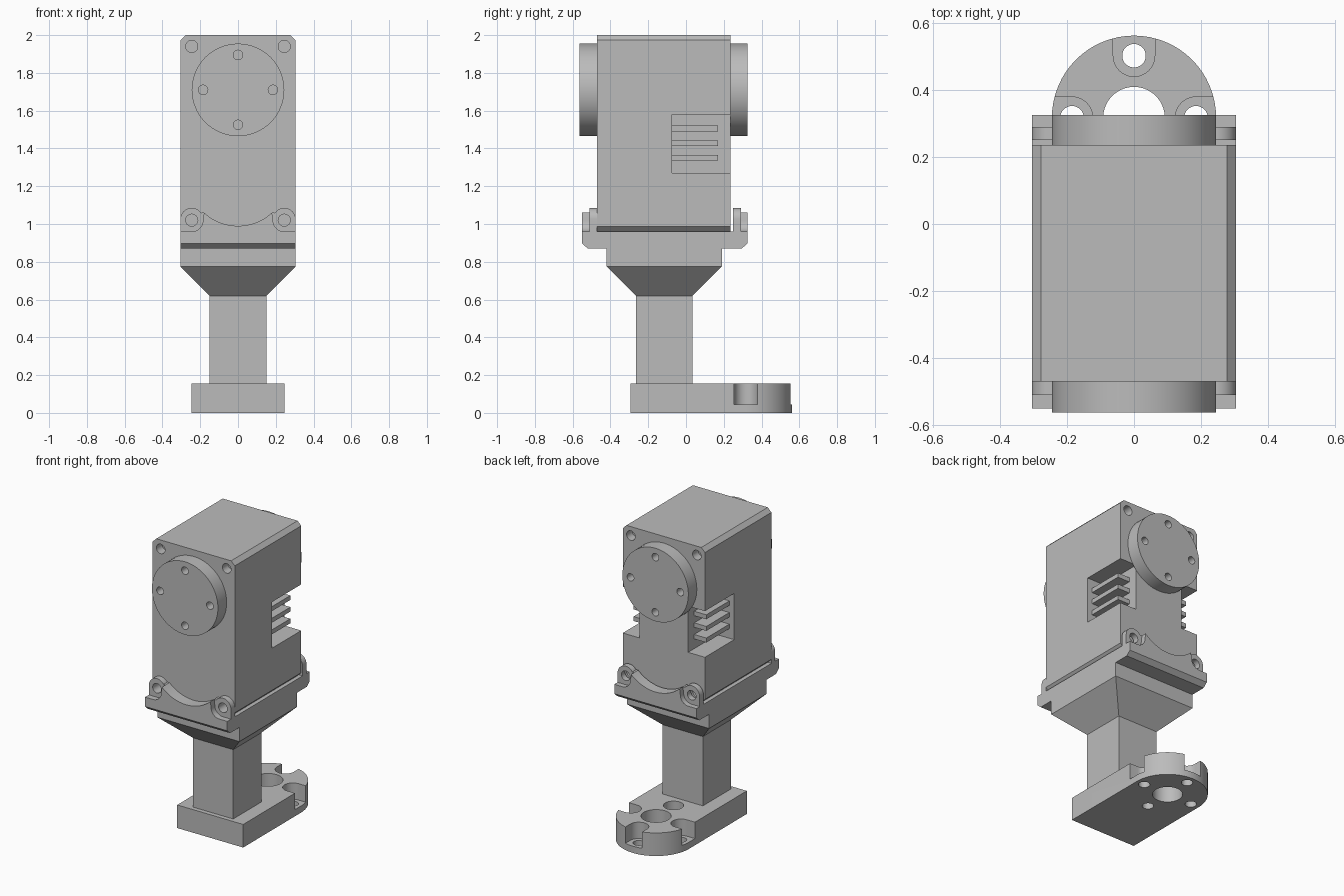
import bpy, bmesh
from math import cos, sin, pi, radians, sqrt

if "Cube" in bpy.data.objects:
    bpy.data.objects.remove(bpy.data.objects["Cube"])

grey = bpy.data.materials.new("plain grey")
grey.use_nodes = True
GREY = (0.5, 0.5, 0.5, 1)
grey.diffuse_color = GREY
grey.node_tree.nodes["Principled BSDF"].inputs["Base Color"].default_value = GREY

PLACE = {"x": lambda u, v, w: (w, u, v),
         "y": lambda u, v, w: (u, w, v),
         "z": lambda u, v, w: (u, v, w)}


def arc(cu, cv, r, a0, a1, n):
    return [(cu + r * cos(radians(a0 + (a1 - a0) * i / n)),
             cv + r * sin(radians(a0 + (a1 - a0) * i / n))) for i in range(n + 1)]


def prism(name, axis, outline, lo, hi, top=None):
    """Extrude an outline along an axis, optionally to a different top outline."""
    bm = bmesh.new()
    a = [bm.verts.new(PLACE[axis](u, v, lo)) for u, v in outline]
    b = [bm.verts.new(PLACE[axis](u, v, hi)) for u, v in (top or outline)]
    bm.faces.new(a)
    bm.faces.new(b)
    n = len(a)
    for i in range(n):
        bm.faces.new((a[i], a[(i + 1) % n], b[(i + 1) % n], b[i]))
    bmesh.ops.recalc_face_normals(bm, faces=bm.faces)
    mesh = bpy.data.meshes.new(name)
    bm.to_mesh(mesh)
    bm.free()
    mesh.materials.append(grey)
    ob = bpy.data.objects.new(name, mesh)
    bpy.context.collection.objects.link(ob)
    return ob


def rod(name, axis, u, v, r, lo, hi, n=32):
    return prism(name, axis, arc(u, v, r, 0, 360, n)[:-1], lo, hi)


def rect(u0, u1, v0, v1):
    return [(u0, v0), (u1, v0), (u1, v1), (u0, v1)]


def activate(ob):
    bpy.ops.object.select_all(action="DESELECT")
    ob.select_set(True)
    bpy.context.view_layer.objects.active = ob


def cut(ob, cutters):
    for c in cutters:
        c.hide_render = True
        mod = ob.modifiers.new("cut", "BOOLEAN")
        mod.operation = "DIFFERENCE"
        mod.solver = "EXACT"
        mod.object = c
        activate(ob)
        bpy.ops.object.modifier_apply(modifier=mod.name)
        bpy.data.objects.remove(c)


def smooth(ob):
    activate(ob)
    bpy.ops.object.shade_smooth_by_angle(angle=radians(30))


W = 0.305                      # half width of the housing
FRONT, BACK = -0.47, 0.235     # housing faces
CY = -0.115                    # depth centre of the neck
HOLE_X, EAR_Z = 0.245, 1.02
SIDES = (-1, 1)

# Housing with bevelled long edges, screw holes and two rear side notches
c = 0.027
half = [(W - c, 0.96), (W, 0.96 + c), (W, 2 - c), (W - c, 2)]
body = prism("housing", "y", half + [(-x, z) for x, z in reversed(half)], FRONT, BACK)
cutters = []
for s in SIDES:
    x0, x1 = sorted((s * 0.18, s * 0.4))
    cutters.append(prism("notch_cutter", "x", rect(-0.075, 0.3, 1.27, 1.58), x0, x1))
    for z in (EAR_Z, 1.94):
        for y in (FRONT, BACK):
            cutters.append(rod("screw_cutter", "y", s * HOLE_X, z, 0.032, y - 0.06, y + 0.06))
cut(body, cutters)
smooth(body)

# Connector bars in the notches
for s in SIDES:
    x0, x1 = sorted((s * 0.17, s * 0.27))
    for i in range(3):
        z = 1.335 + i * 0.078
        prism("connector_bar", "x", rect(-0.08, 0.17, z, z + 0.03), x0, x1)

# Round output horns, front and back
for name, lo, hi, face in (("front_horn", -0.563, FRONT, -0.563), ("back_horn", BACK, 0.325, 0.325)):
    horn = rod(name, "y", 0, 1.71, 0.245, lo, hi, 64)
    cut(horn, [rod("horn_hole_cutter", "y", 0.185 * cos(k * pi / 2), 1.71 + 0.185 * sin(k * pi / 2),
                   0.025, face - 0.06, face + 0.06) for k in range(4)])
    smooth(horn)

# Bracket tray with bevelled lower ends
y0, y1 = -0.55, 0.325
prism("bracket_tray", "x", [(y0 + 0.03, 0.87), (y1 - 0.03, 0.87), (y1, 0.897), (y1, 0.96),
                            (y0, 0.96), (y0, 0.897)], -W, W)

# Bracket flanges: a layer with screw ears, and an outer layer relieved around them
R = 0.266
scoop = [(0.18 * i / 12, 0.99 + R - sqrt(R * R - (0.18 * i / 12) ** 2)) for i in range(13)]
ear_half = scoop + arc(HOLE_X, 1.025, 0.06, 145, 0, 16) + [(W, 0.96)]
rim_half = scoop + arc(HOLE_X, EAR_Z, 0.06, 180, 270, 10)


def mirrored(pts):
    return pts + [(-x, z) for x, z in reversed(pts[1:])]


for side, inner, middle, outer in (("front", FRONT, -0.51, y0), ("back", 0.25, 0.29, y1)):
    lo, hi = sorted((inner, middle))
    ears = prism(side + "_ears", "y", mirrored(ear_half), lo, hi)
    cut(ears, [rod("ear_hole_cutter", "y", s * HOLE_X, EAR_Z, 0.032, lo - 0.02, hi + 0.02)
               for s in SIDES])
    smooth(ears)
    lo, hi = sorted((middle, outer))
    smooth(prism(side + "_rim", "y", mirrored(rim_half), lo, hi))


# Neck: square collar, taper and post
def square(h):
    return rect(-h, h, CY - h, CY + h)


prism("neck_collar", "z", square(W), 0.775, 0.87)
prism("neck_taper", "z", square(0.15), 0.62, 0.775, square(W))
prism("neck_post", "z", square(0.15), 0.155, 0.62)

# Foot with rounded rear end, centre bore and four counterbored holes
FY = 0.317
foot = prism("foot", "z", [(-0.245, -0.295), (0.245, -0.295)] + arc(0, FY, 0.245, 0, 180, 32), 0, 0.155)
cutters = [rod("bore_cutter", "z", 0, FY, 0.092, -0.1, 0.3, 40)]
for deg in (0, 90, 180, 270):
    dx, dy = cos(radians(deg)), sin(radians(deg))
    hx, hy = 0.185 * dx, FY + 0.185 * dy
    cutters.append(rod("bolt_cutter", "z", hx, hy, 0.035, -0.1, 0.3))
    if deg == 270:
        cutters.append(rod("counterbore_cutter", "z", hx, hy, 0.062, 0.045, 0.3))
    else:
        # Slot running out through the foot's edge
        bend = arc(hx, hy, 0.062, deg + 90, deg + 270, 20)
        tail = [(u + 0.2 * dx, v + 0.2 * dy) for u, v in (bend[-1], bend[0])]
        cutters.append(prism("slot_cutter", "z", bend + tail, 0.045, 0.3))
cut(foot, cutters)
smooth(foot)
